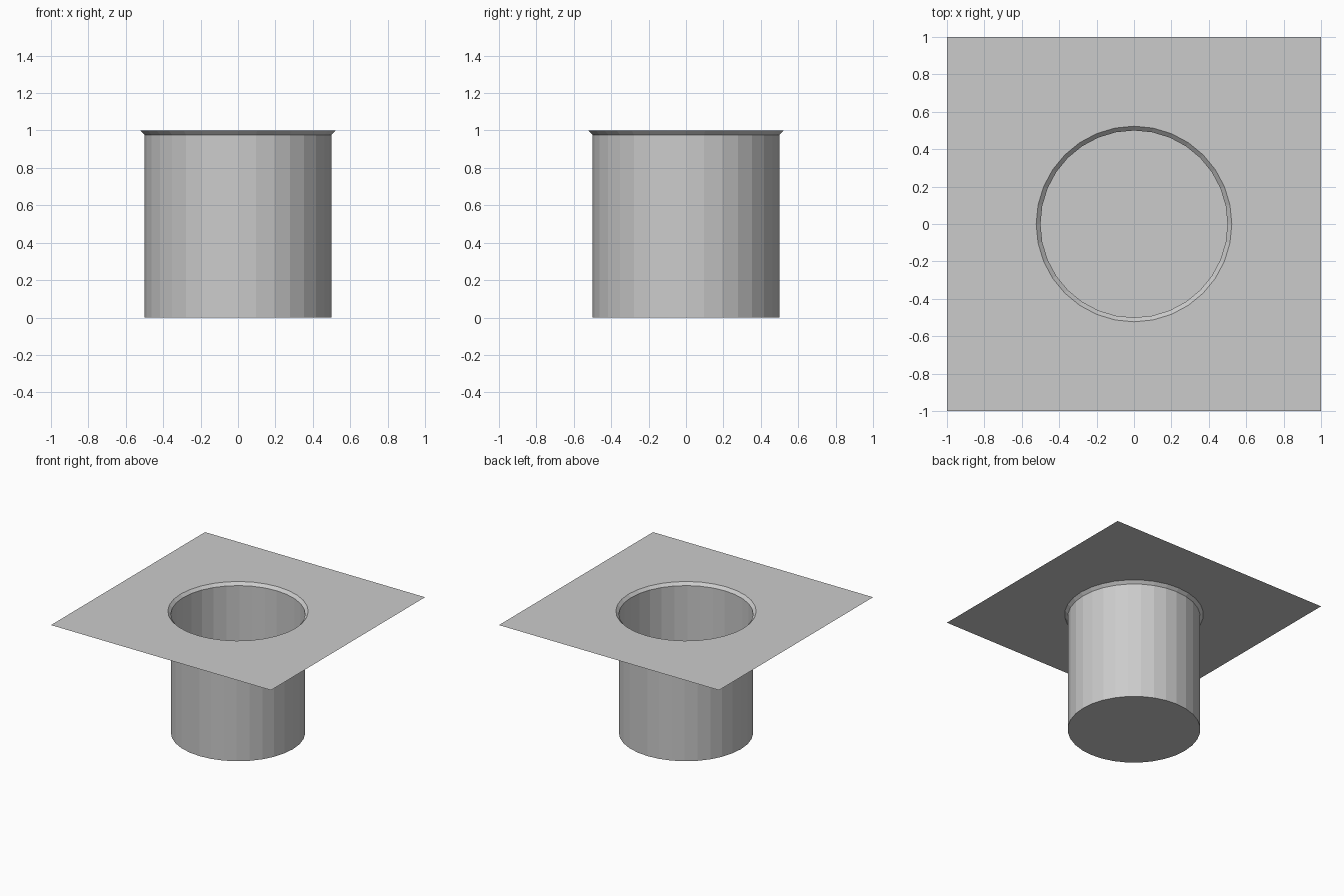
import bpy, bmesh
from math import cos, sin, tau

if "Cube" in bpy.data.objects:
    bpy.data.objects.remove(bpy.data.objects["Cube"])

SIDES = 32
bm = bmesh.new()


def ring(radius, z, square=False):
    """Loop of vertices: a circle, or the same rays pushed out to a square."""
    verts = []
    for i in range(SIDES):
        c, s = cos(tau * i / SIDES), sin(tau * i / SIDES)
        k = radius / max(abs(c), abs(s)) if square else radius
        verts.append(bm.verts.new((c * k, s * k, z)))
    return verts


# Square plate edge, chamfered rim, straight wall, floor
loops = [
    ring(1.0, 1.0, square=True),
    ring(0.523, 1.0),
    ring(0.5, 0.977),
    ring(0.5, 0.0),
]

# Faces point up and into the well
for outer, inner in zip(loops, loops[1:]):
    for i in range(SIDES):
        j = (i + 1) % SIDES
        bm.faces.new((outer[i], outer[j], inner[j], inner[i]))

# Closed floor of the well
bm.faces.new(loops[-1])

mesh = bpy.data.meshes.new("plate_with_round_well")
bm.to_mesh(mesh)
bm.free()
well = bpy.data.objects.new("plate_with_round_well", mesh)
bpy.context.collection.objects.link(well)
